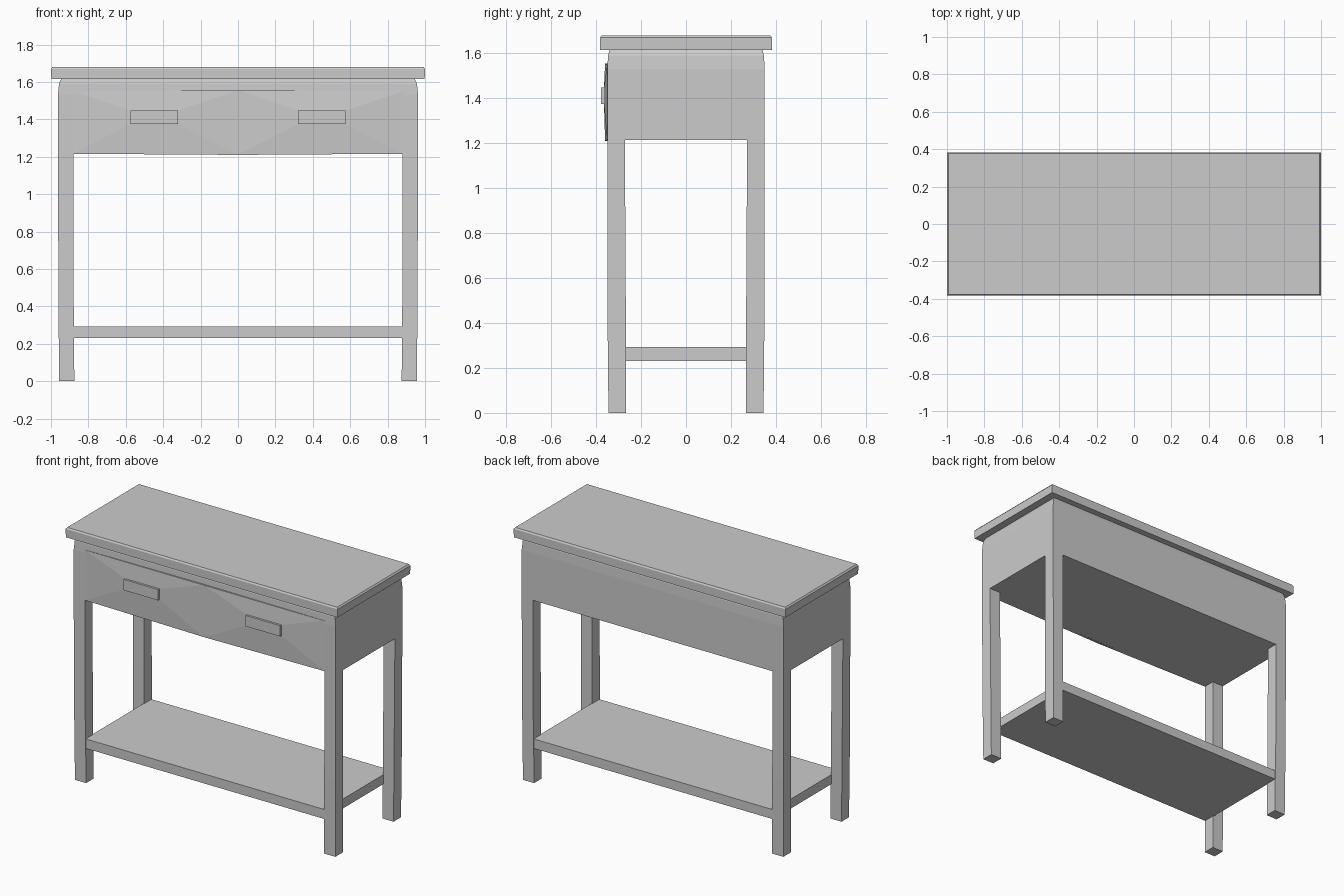
import bpy, bmesh

if "Cube" in bpy.data.objects:
    bpy.data.objects.remove(bpy.data.objects["Cube"])


def make(name, rings, cap_first=True, cap_last=True, mirror=()):
    """Join successive four-point rings into a solid; mirror the result over x / y."""
    bm = bmesh.new()
    loops = [[bm.verts.new(p) for p in ring] for ring in rings]
    for a, b in zip(loops, loops[1:]):
        for i in range(4):
            j = (i + 1) % 4
            bm.faces.new((a[i], a[j], b[j], b[i]))
    if cap_first:
        bm.faces.new(loops[0][::-1])
    if cap_last:
        bm.faces.new(loops[-1])
    for axis in mirror:
        dup = bmesh.ops.duplicate(bm, geom=bm.verts[:] + bm.edges[:] + bm.faces[:])["geom"]
        for v in dup:
            if isinstance(v, bmesh.types.BMVert):
                v.co[axis] *= -1
        bmesh.ops.reverse_faces(bm, faces=[f for f in dup if isinstance(f, bmesh.types.BMFace)])
    bmesh.ops.recalc_face_normals(bm, faces=bm.faces[:])
    mesh = bpy.data.meshes.new(name)
    bm.to_mesh(mesh)
    bm.free()
    obj = bpy.data.objects.new(name, mesh)
    bpy.context.collection.objects.link(obj)
    return obj


def flat(z, x0, x1, y0, y1):
    return [(x0, y0, z), (x1, y0, z), (x1, y1, z), (x0, y1, z)]


def upright(y, x0, x1, z0, z1):
    return [(x0, y, z0), (x1, y, z0), (x1, y, z1), (x0, y, z1)]


def centred(z, x, y):
    return flat(z, -x, x, -y, y)


# table top with a slightly eased edge
make("table_top", [centred(1.615, 0.998, 0.382), centred(1.67, 1.0, 0.382),
                   centred(1.68, 0.992, 0.376)])

# drawer case, drawn in towards the top
make("drawer_case", [centred(1.215, 0.963, 0.35), centred(1.53, 0.963, 0.35),
                     centred(1.59, 0.957, 0.347), centred(1.616, 0.945, 0.34)])

# four legs, slightly tapered
make("legs", [flat(0, 0.875, 0.957, 0.266, 0.345),
              flat(0.5, 0.879, 0.96, 0.268, 0.35),
              flat(1.22, 0.88, 0.963, 0.272, 0.35)], mirror=(0, 1))

# lower shelf
make("lower_shelf", [centred(0.23, 0.882, 0.345), centred(0.293, 0.882, 0.345)])

# faceted drawer fronts rising towards the handles
edge = [(0, -0.36, 1.21), (0.88, -0.351, 1.216), (0.88, -0.351, 1.55), (0, -0.36, 1.555)]
back = [(x, -0.345, z) for x, y, z in edge]
make("drawer_fronts", [back, edge, upright(-0.365, 0.322, 0.575, 1.375, 1.447)],
     cap_first=False, mirror=(0,))

# handles
make("drawer_handles", [upright(-0.36, 0.322, 0.575, 1.375, 1.447),
                        upright(-0.379, 0.322, 0.575, 1.375, 1.447)], mirror=(0,))
